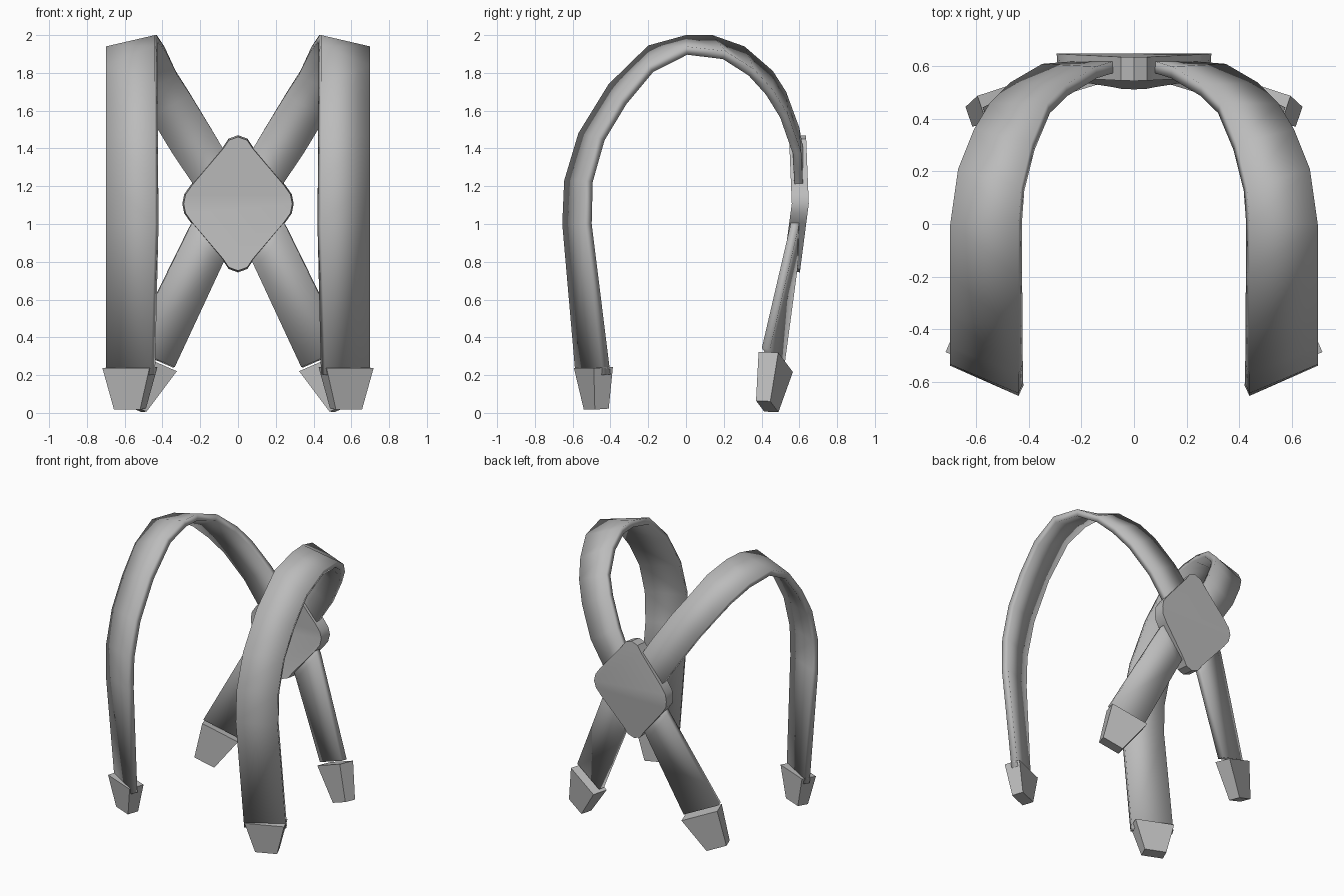
import bpy
import bmesh
from mathutils import Vector

cube = bpy.data.objects.get("Cube")
if cube:
    bpy.data.objects.remove(cube, do_unlink=True)

# Single plain grey for every part
grey = bpy.data.materials.new("plain_grey")
grey.use_nodes = True
colour = (0.5, 0.5, 0.5, 1)
grey.diffuse_color = colour
grey.node_tree.nodes["Principled BSDF"].inputs["Base Color"].default_value = colour


def build(name, rings, solid=True, thickness=0, mirror=True):
    """Skin a row of point rings; solid rings are closed loops with end caps."""
    bm = bmesh.new()
    rows = [[bm.verts.new(p) for p in ring] for ring in rings]
    count = len(rows[0])
    for a, b in zip(rows, rows[1:]):
        for i in range(count if solid else count - 1):
            j = (i + 1) % count
            bm.faces.new((a[i], a[j], b[j], b[i]))
    if solid:
        bm.faces.new(rows[0][::-1])
        bm.faces.new(rows[-1])
        bmesh.ops.recalc_face_normals(bm, faces=bm.faces)
    mesh = bpy.data.meshes.new(name)
    bm.to_mesh(mesh)
    bm.free()
    mesh.materials.append(grey)
    obj = bpy.data.objects.new(name, mesh)
    bpy.context.collection.objects.link(obj)
    if thickness:
        mod = obj.modifiers.new("Thickness", 'SOLIDIFY')
        mod.thickness = thickness
        mod.offset = -1
        mod.use_even_offset = True
    if mirror:
        obj.modifiers.new("Mirror", 'MIRROR').use_mirror_merge = False
    bpy.ops.object.select_all(action='DESELECT')
    bpy.context.view_layer.objects.active = obj
    obj.select_set(True)
    bpy.ops.object.shade_smooth_by_angle(angle=0.6)
    return obj


def clip(name, top, bottom, across):
    """Tapered block at a strap end, turned to the strap's width direction."""
    top, bottom = Vector(top), Vector(bottom)
    u = Vector(across).normalized()
    n = u.cross(bottom - top).normalized()
    rings = []
    for centre, w, t in ((top, 0.135, 0.055), (bottom, 0.075, 0.04)):
        rings.append([centre + u * w * a + n * t * b
                      for a, b in ((-1, -1), (1, -1), (1, 1), (-1, 1))])
    build(name, rings)


# Shoulder straps: inner and outer edge points from front hem, over, to the back
over = [
    ((.46, -.585, .2), (.70, -.44, .2)),
    ((.44, -.655, 1), (.70, -.54, 1)),
    ((.44, -.645, 1.23), (.70, -.535, 1.23)),
    ((.44, -.57, 1.48), (.70, -.47, 1.46)),
    ((.44, -.41, 1.74), (.70, -.35, 1.66)),
    ((.44, -.2, 1.945), (.70, -.2, 1.84)),
    ((.44, 0, 2), (.70, 0, 1.94)),
    ((.43, .14, 2), (.67, .21, 1.915)),
    ((.39, .31, 1.94), (.61, .36, 1.82)),
    ((.33, .46, 1.81), (.55, .46, 1.71)),
    ((.26, .53, 1.7), (.47, .54, 1.58)),
    ((.145, .6, 1.51), (.35, .61, 1.38)),
    ((.08, .62, 1.4), (.23, .62, 1.2)),
    ((.02, .62, 1.3), (.15, .62, 1.1)),
]
build("shoulder_straps", over, solid=False, thickness=0.045)

# Lower back straps
lower = [
    ((.04, .6, .88), (.2, .61, 1.08)),
    ((.1, .59, .76), (.26, .595, .98)),
    ((.345, .52, .24), (.575, .445, .34)),
]
build("lower_back_straps", lower, solid=False, thickness=0.045)

# End clips
clip("front_clips", (.572, -.49, .24), (.572, -.475, .02), (.26, .11, 0))
clip("back_clips", (.46, .475, .27), (.563, .43, .034), (.23, -.075, .1))

# Rounded diamond back plate, slightly bent at mid height
quarter = [(.295, 0), (.285, .05), (.25, .1), (.08, .3), (.05, .345), (0, .363)]
half = quarter + [(-x, z) for x, z in quarter[-2::-1]]
outline = half + [(x, -z) for x, z in half[-2:0:-1]]


def plate_ring(front, scale):
    ring = []
    for x, z in outline:
        lean = 0.04 * z if z > 0 else 0.13 * -z
        ring.append((x * scale, front - lean, 1.107 + z * scale))
    return ring


plate = build("back_plate", [plate_ring(.56, .975), plate_ring(.65, 1)], mirror=False)

# Crease the two big plate faces along the bend
bm = bmesh.new()
bm.from_mesh(plate.data)
for face in [f for f in bm.faces if len(f.verts) > 4]:
    ends = sorted(face.verts, key=lambda v: v.co.x)
    bmesh.utils.face_split(face, ends[0], ends[-1])
bm.to_mesh(plate.data)
bm.free()
